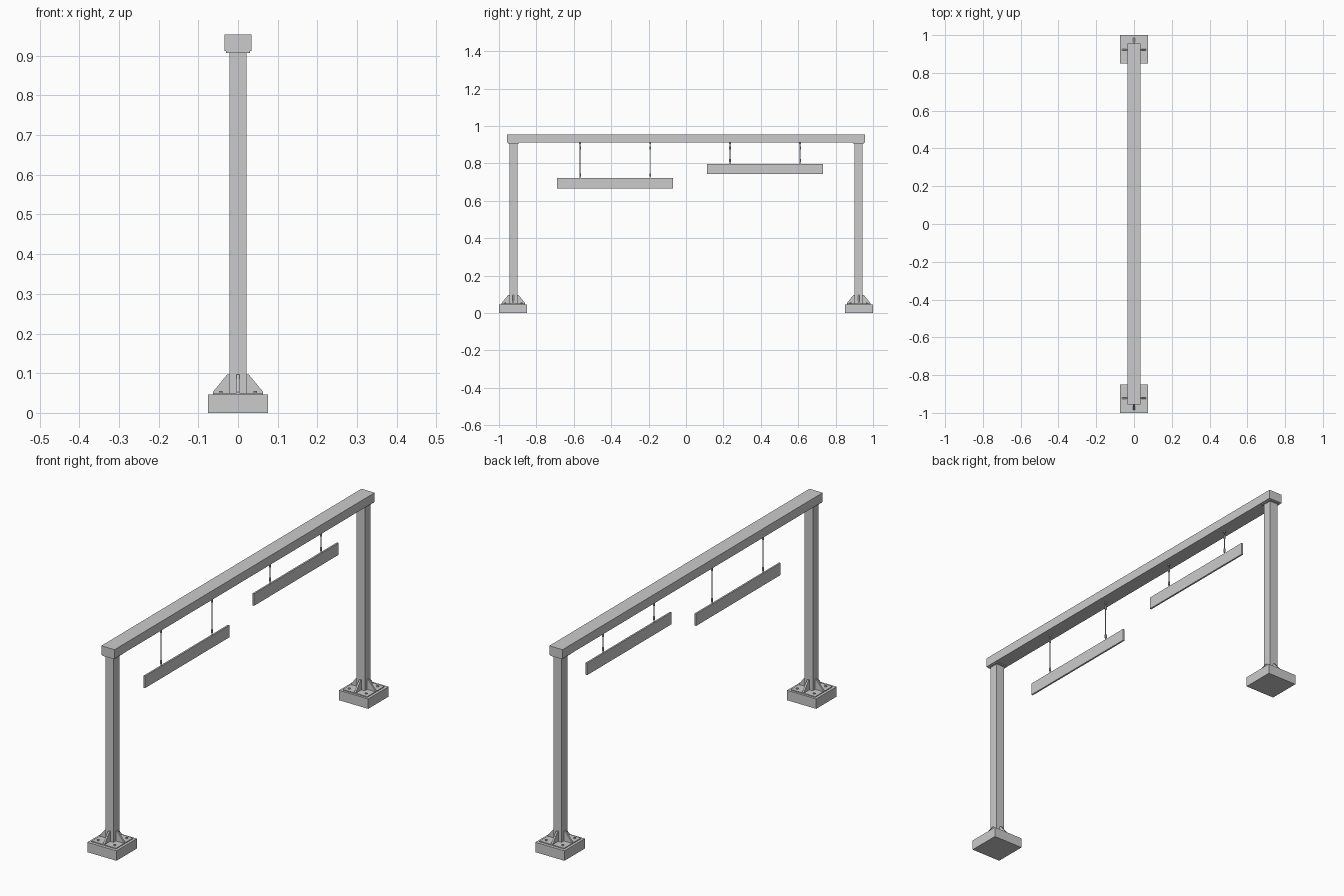
import bpy
import bmesh
from math import pi, cos, sin
from mathutils import Matrix, Vector

if "Cube" in bpy.data.objects:
    bpy.data.objects.remove(bpy.data.objects["Cube"])

steel = bpy.data.materials.new("grey_steel")
steel.use_nodes = True
GREY = (0.6, 0.6, 0.6, 1)
steel.diffuse_color = GREY
steel.node_tree.nodes["Principled BSDF"].inputs["Base Color"].default_value = GREY


def finish(name, bm):
    bmesh.ops.recalc_face_normals(bm, faces=bm.faces)
    mesh = bpy.data.meshes.new(name)
    bm.to_mesh(mesh)
    bm.free()
    mesh.materials.append(steel)
    obj = bpy.data.objects.new(name, mesh)
    bpy.context.collection.objects.link(obj)
    return obj


def box(name, center, size):
    bm = bmesh.new()
    mat = Matrix.Translation(center) @ Matrix.Diagonal((*size, 1))
    bmesh.ops.create_cube(bm, size=1, matrix=mat)
    return finish(name, bm)


def rod(name, x, y, z0, z1, radius, sides=8):
    bm = bmesh.new()
    bmesh.ops.create_cone(bm, cap_ends=True, segments=sides, radius1=radius,
                          radius2=radius, depth=z1 - z0,
                          matrix=Matrix.Translation((x, y, (z0 + z1) / 2)))
    return finish(name, bm)


def gusset(name, y, angle):
    # Tapered stiffener plate leaning against one face of the post
    profile = [(0.019, 0.049), (0.063, 0.049), (0.063, 0.053), (0.027, 0.097), (0.019, 0.097)]
    bm = bmesh.new()
    face = bm.faces.new([bm.verts.new((r, -0.004, z)) for r, z in profile])
    ext = bmesh.ops.extrude_face_region(bm, geom=[face])
    verts = [v for v in ext["geom"] if isinstance(v, bmesh.types.BMVert)]
    bmesh.ops.translate(bm, verts=verts, vec=(0, 0.008, 0))
    bmesh.ops.transform(bm, verts=bm.verts,
                        matrix=Matrix.Translation((0, y, 0)) @ Matrix.Rotation(angle, 4, "Z"))
    return finish(name, bm)


# Overhead beam
box("top_beam", (0, 0, 0.933), (0.068, 1.912, 0.042))

# Posts with footings, stiffeners and bolts
for end, side in (("front", -1), ("back", 1)):
    y = side * 0.923
    box(end + "_footing", (0, side * 0.925, 0.023), (0.15, 0.15, 0.046))
    box(end + "_base_plate", (0, y, 0.0475), (0.126, 0.126, 0.005))
    box(end + "_post", (0, y, 0.48), (0.042, 0.042, 0.866))
    box(end + "_cap_plate", (0, y, 0.91), (0.06, 0.06, 0.005))
    for i in range(4):
        gusset(f"{end}_gusset_{i + 1}", y, i * pi / 2)
        a = (i + 0.5) * pi / 2
        rod(f"{end}_bolt_{i + 1}", 0.061 * cos(a), y + 0.061 * sin(a), 0.049, 0.055, 0.005, 6)

# Hanging sign boards, each on two rods with end fittings
for name, y, z in (("low_board", -0.379, 0.693), ("high_board", 0.422, 0.77)):
    box(name, (0, y, z), (0.008, 0.62, 0.056))
    for i, offset in enumerate((-0.187, 0.188)):
        hy, z0 = y + offset, z + 0.026
        tag = f"{name}_hanger_{i + 1}"
        rod(tag + "_rod", 0, hy, z0, 0.914, 0.0022)
        rod(tag + "_lower_fitting", 0, hy, z0 + 0.012, z0 + 0.028, 0.0045)
        rod(tag + "_upper_fitting", 0, hy, 0.874, 0.89, 0.0045)
        rod(tag + "_ceiling_mount", 0, hy, 0.905, 0.914, 0.005)
